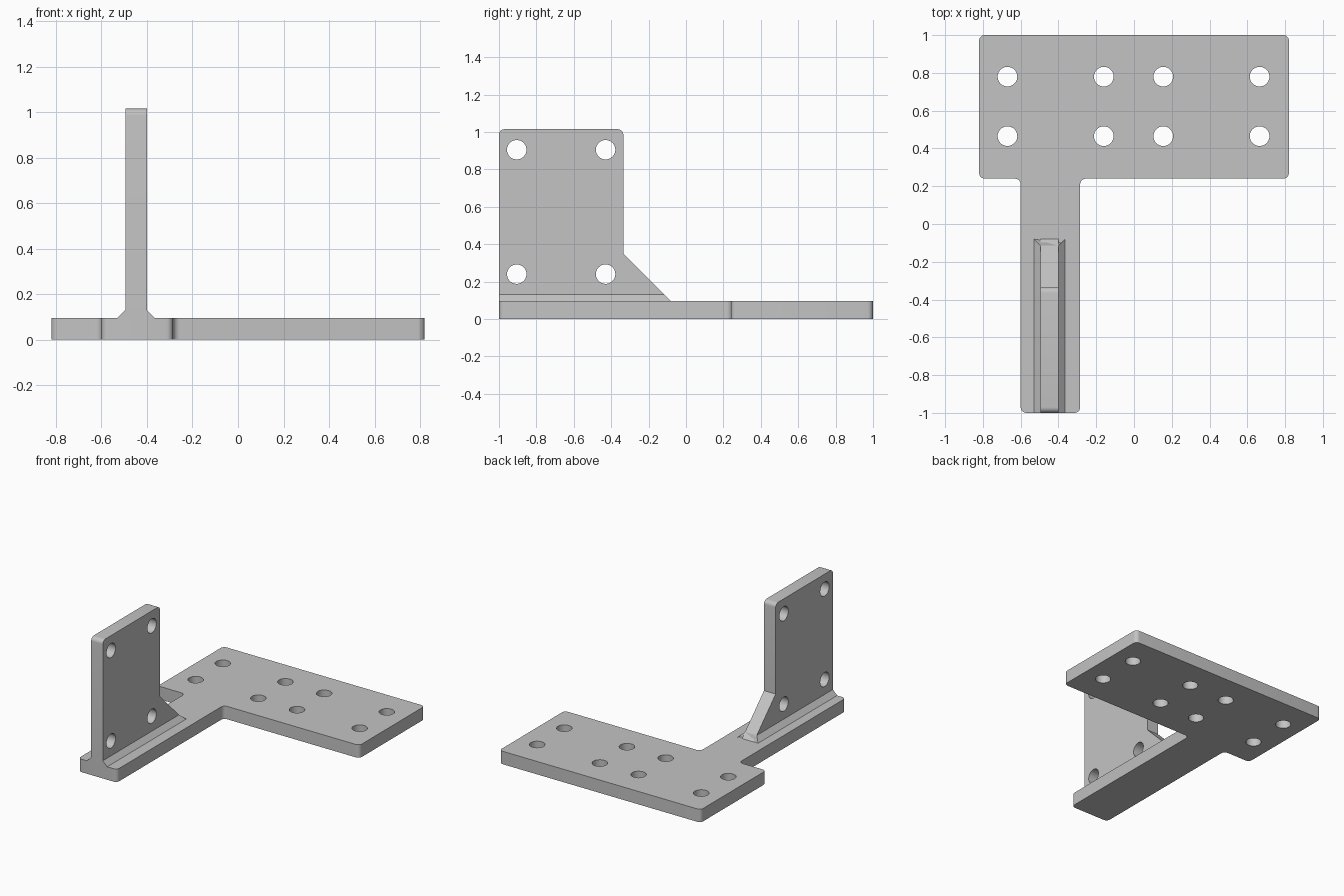
import bpy, bmesh, math
from mathutils import Matrix, Vector

cube = bpy.data.objects.get("Cube")
if cube:
    bpy.data.objects.remove(cube, do_unlink=True)

grey = bpy.data.materials.new("plain grey")
grey.use_nodes = True
COLOUR = (0.55, 0.55, 0.55, 1)
grey.diffuse_color = COLOUR
grey.node_tree.nodes["Principled BSDF"].inputs["Base Color"].default_value = COLOUR

T = 0.095          # plate thickness
ROUND = 0.03       # corner radius
HOLE = 0.052       # hole radius
MID = -0.4475      # centre of the upright in x


def make_object(name, bm):
    bmesh.ops.recalc_face_normals(bm, faces=bm.faces)
    mesh = bpy.data.meshes.new(name)
    bm.to_mesh(mesh)
    bm.free()
    mesh.materials.append(grey)
    obj = bpy.data.objects.new(name, mesh)
    bpy.context.collection.objects.link(obj)
    return obj


def rounded(points, steps=6):
    """Round the outline corners given as (a, b, radius)."""
    out = []
    for i, (a, b, r) in enumerate(points):
        p = Vector((a, b))
        if not r:
            out.append(p)
            continue
        before = (Vector(points[i - 1][:2]) - p).normalized()
        after = (Vector(points[(i + 1) % len(points)][:2]) - p).normalized()
        centre = p + (before + after) * r
        for s in range(steps + 1):
            t = s / steps * math.pi / 2
            out.append(centre - after * r * math.cos(t) - before * r * math.sin(t))
    return out


def extrude(name, outline, to_3d, direction):
    bm = bmesh.new()
    face = bm.faces.new([bm.verts.new(to_3d(*p)) for p in outline])
    res = bmesh.ops.extrude_face_region(bm, geom=[face], use_keep_orig=True)
    verts = [g for g in res["geom"] if isinstance(g, bmesh.types.BMVert)]
    bmesh.ops.translate(bm, verts=verts, vec=direction)
    return make_object(name, bm)


def drill(obj, centres, rotation):
    bm = bmesh.new()
    for c in centres:
        bmesh.ops.create_cone(bm, cap_ends=True, segments=40, radius1=HOLE, radius2=HOLE,
                              depth=0.4, matrix=Matrix.Translation(c) @ rotation)
    cutter = make_object("hole_cutter", bm)
    cutter.hide_render = True
    mod = obj.modifiers.new("holes", "BOOLEAN")
    mod.operation = "DIFFERENCE"
    mod.solver = "EXACT"
    mod.object = cutter
    bpy.context.view_layer.objects.active = obj
    bpy.ops.object.modifier_apply(modifier=mod.name)
    bpy.data.objects.remove(cutter, do_unlink=True)


# Base plate: wide rear pad with a long arm to the front
base = extrude("base_plate", rounded([
    (-0.6, -1, ROUND), (-0.285, -1, ROUND), (-0.285, 0.24, ROUND), (0.82, 0.24, ROUND),
    (0.82, 1, ROUND), (-0.82, 1, ROUND), (-0.82, 0.24, ROUND), (-0.6, 0.24, ROUND)]),
    lambda a, b: (a, b, 0), (0, 0, T))
drill(base, [(x, y, T / 2) for x in (-0.67, -0.16, 0.155, 0.665) for y in (0.465, 0.78)],
      Matrix())

# Upright plate with a sloping rear gusset
HALF = 0.0475
upright = extrude("upright_plate", rounded([
    (-1, T / 2, 0), (-0.08, T / 2, 0), (-0.08, T, 0), (-0.335, 0.35, 0),
    (-0.335, 1.015, ROUND), (-1, 1.015, ROUND)]),
    lambda a, b: (MID - HALF, a, b), (2 * HALF, 0, 0))
drill(upright, [(MID, y, z) for y in (-0.905, -0.43) for z in (0.24, 0.905)],
      Matrix.Rotation(math.pi / 2, 4, "Y"))

# Chamfered weld foot, its rear end sloping along with the gusset
RISE = 0.035
FOOT = HALF + RISE
foot = extrude("chamfered_foot", [
    (-FOOT, T / 2), (FOOT, T / 2), (FOOT, T), (HALF, T + RISE), (-HALF, T + RISE), (-FOOT, T)],
    lambda a, b: (MID + a, -1, b), (0, 0.92, 0))
for v in foot.data.vertices:
    if v.co.z > T + 0.01 and v.co.y > -0.5:
        v.co.y -= RISE

# Smooth the rounded corners and holes, keep the edges crisp
for obj in (base, upright, foot):
    bpy.ops.object.select_all(action="DESELECT")
    obj.select_set(True)
    bpy.context.view_layer.objects.active = obj
    bpy.ops.object.shade_smooth_by_angle(angle=math.radians(30))
